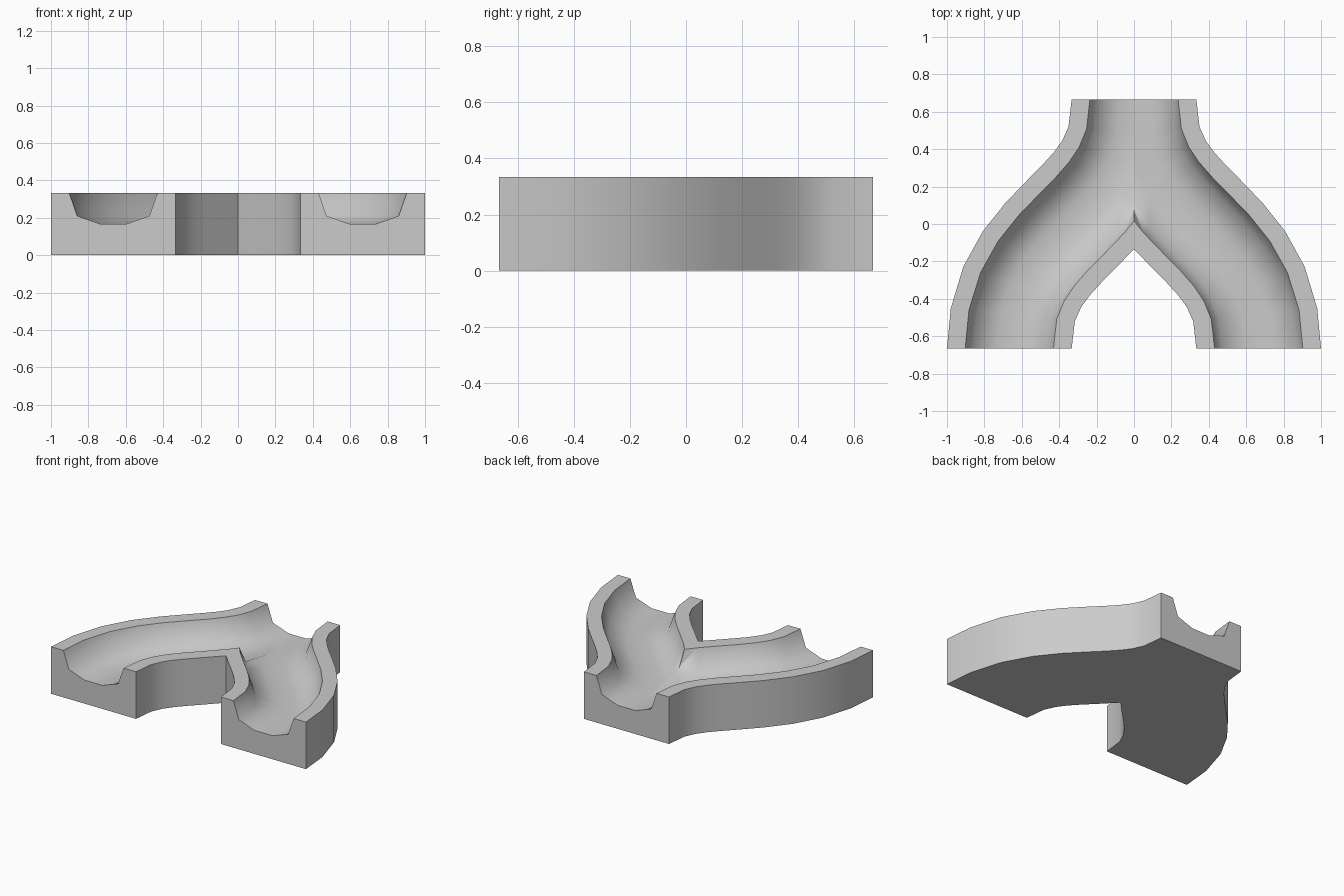
import bpy, bmesh, math
from mathutils import Vector

if "Cube" in bpy.data.objects:
    bpy.data.objects.remove(bpy.data.objects["Cube"])

W = 1 / 3      # half width of the track, also its height
STEPS = 10

# Cross-section with sideways offset and height: block with a rounded channel
half = [(0.07, W / 2), (0.193, 0.21), (0.236, W), (W, W), (W, 0)]
section = [(-u, z) for u, z in reversed(half)] + half


# Centre line of one branch, an S-shaped Bezier from front to back
def centre(t):
    s = 1 - t
    x = 2 * W * (s ** 3 + 3 * s * s * t)
    y = 2 * W * (t ** 3 - s ** 3)
    return Vector((x, y, 0))


# Sideways direction at each station, square to the chord towards its own end
def sideways(i):
    if i in (0, STEPS):
        return Vector((1, 0, 0))
    if i * 2 == STEPS:
        a, b = i - 1, i + 1
    elif i * 2 < STEPS:
        a, b = i - 1, i
    else:
        a, b = i, i + 1
    d = (centre(b / STEPS) - centre(a / STEPS)).normalized()
    return Vector((d.y, -d.x, 0))


# Sweep the section along the branch
bm = bmesh.new()
rings = []
for i in range(STEPS + 1):
    c, side = centre(i / STEPS), sideways(i)
    rings.append([bm.verts.new(c + side * u + Vector((0, 0, z))) for u, z in section])
n = len(section)
for a, b in zip(rings, rings[1:]):
    for k in range(n):
        m = (k + 1) % n
        bm.faces.new((a[k], a[m], b[m], b[k]))
bm.faces.new(rings[0])
bm.faces.new(rings[-1])
bmesh.ops.recalc_face_normals(bm, faces=bm.faces)

# Triangulate, then keep only the right half so the branches meet on the centre plane
bmesh.ops.triangulate(bm, faces=bm.faces)
bmesh.ops.bisect_plane(bm, geom=bm.verts[:] + bm.edges[:] + bm.faces[:], dist=1e-5,
                       plane_co=(0, 0, 0), plane_no=(1, 0, 0), clear_inner=True)

mesh = bpy.data.meshes.new("forked_track")
bm.to_mesh(mesh)
bm.free()
track = bpy.data.objects.new("forked_track", mesh)
bpy.context.collection.objects.link(track)
bpy.context.view_layer.objects.active = track
track.select_set(True)

# Mirror into the left branch
mirror = track.modifiers.new("mirror", 'MIRROR')
mirror.use_clip = True
mirror.merge_threshold = 0.0005
bpy.ops.object.modifier_apply(modifier=mirror.name)
bpy.ops.object.shade_smooth_by_angle(angle=math.radians(60))
